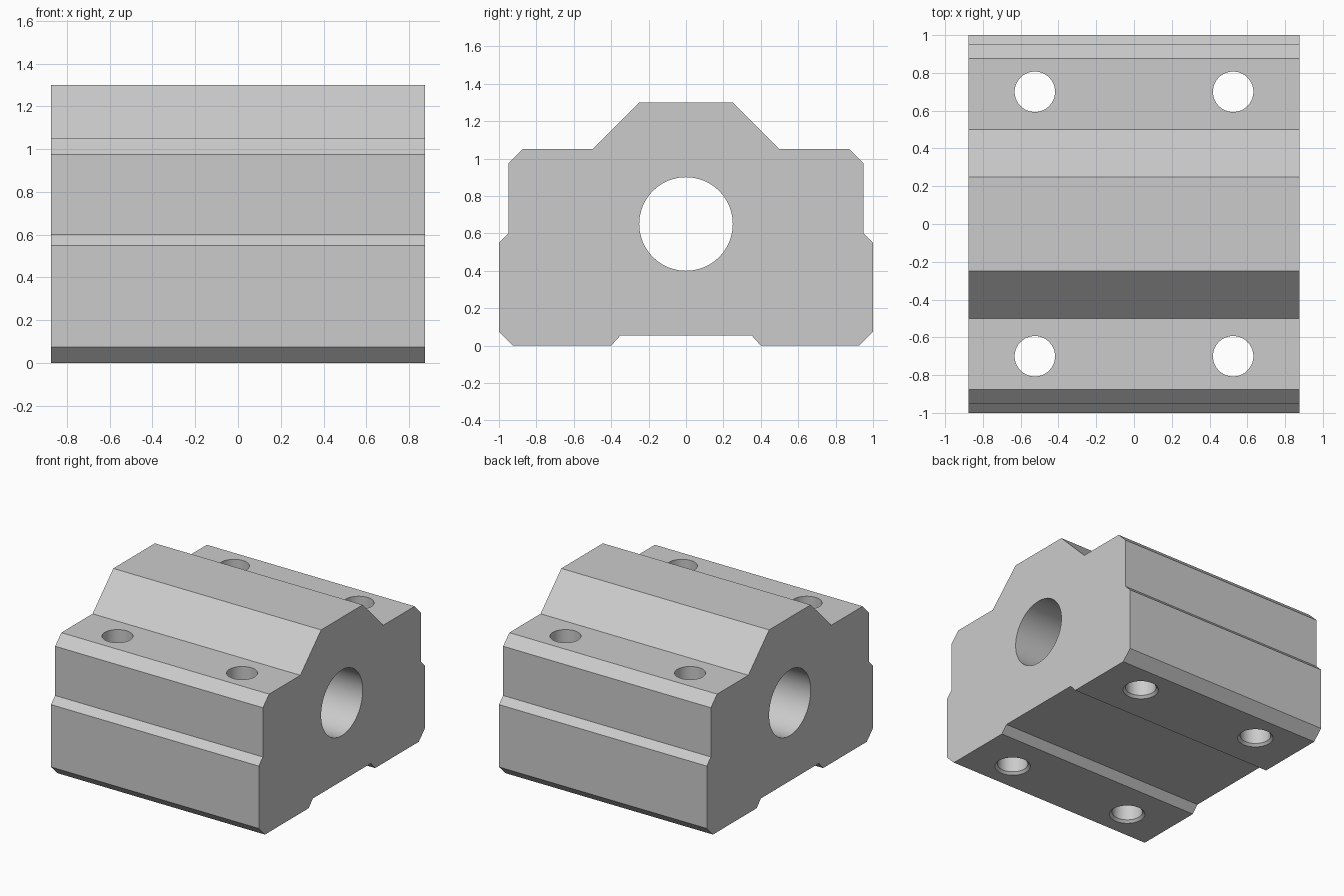
import bpy, bmesh
from math import radians, sin, cos, pi

if "Cube" in bpy.data.objects:
    bpy.data.objects.remove(bpy.data.objects["Cube"])

L = 0.875  # half length along x

# Half of the block's cross-section (y, z), from the bottom relief to the top
half = [(0.35, 0.055), (0.40, 0), (0.925, 0), (1, 0.075), (1, 0.55), (0.95, 0.60),
        (0.95, 0.975), (0.875, 1.05), (0.5, 1.05), (0.25, 1.30)]
profile = half + [(-y, z) for y, z in reversed(half)]


def loft(name, rings):
    """Closed solid through a row of matching vertex rings."""
    bm = bmesh.new()
    rows = [[bm.verts.new(p) for p in ring] for ring in rings]
    n = len(rows[0])
    for a, b in zip(rows, rows[1:]):
        for i in range(n):
            j = (i + 1) % n
            bm.faces.new((a[i], a[j], b[j], b[i]))
    bm.faces.new(rows[0][::-1])
    bm.faces.new(rows[-1])
    bmesh.ops.recalc_face_normals(bm, faces=bm.faces)
    mesh = bpy.data.meshes.new(name)
    bm.to_mesh(mesh)
    bm.free()
    obj = bpy.data.objects.new(name, mesh)
    bpy.context.collection.objects.link(obj)
    return obj


def circle(r, n=64):
    return [(r * cos(2 * pi * i / n), r * sin(2 * pi * i / n)) for i in range(n)]


# Main block
block = loft("bearing_block", [[(x, y, z) for y, z in profile] for x in (-L, L)])

# Shaft bore along x
cutters = [loft("bore_cutter", [[(x, u, 0.65 + v) for u, v in circle(0.25, 96)]
                                for x in (-1.1, 1.1)])]

# Four mounting holes, countersunk at the bottom
steps = [(-0.02, 0.145), (0.018, 0.107), (1.2, 0.107)]
for cx in (-0.525, 0.525):
    for cy in (-0.70, 0.70):
        cutters.append(loft("hole_cutter", [[(cx + u, cy + v, z) for u, v in circle(r)]
                                            for z, r in steps]))

# Cut the holes
bpy.context.view_layer.objects.active = block
block.select_set(True)
for c in cutters:
    c.hide_render = True
    mod = block.modifiers.new("cut", 'BOOLEAN')
    mod.operation = 'DIFFERENCE'
    mod.solver = 'EXACT'
    mod.object = c
    bpy.ops.object.modifier_apply(modifier=mod.name)
    bpy.data.objects.remove(c)

bpy.ops.object.shade_smooth_by_angle(angle=radians(20))
